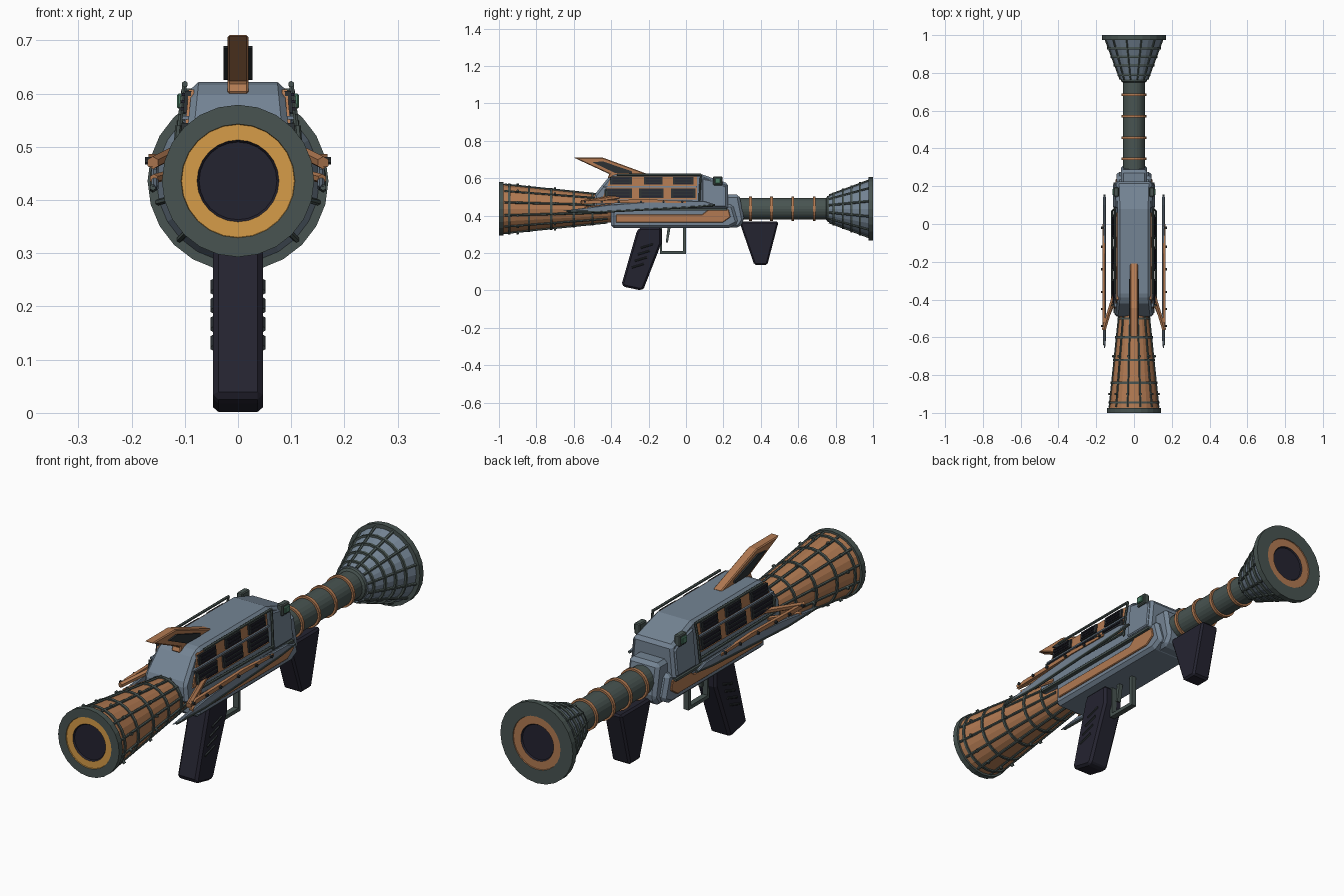
import bpy, bmesh, math
from mathutils import Vector

if "Cube" in bpy.data.objects:
    bpy.data.objects.remove(bpy.data.objects["Cube"])

AX = 0.436  # height of the barrel axis


def material(name, r, g, b):
    m = bpy.data.materials.new(name)
    lin = [((c / 255 + 0.055) / 1.055) ** 2.4 for c in (r, g, b)]
    m.diffuse_color = (*lin, 1)
    m.use_nodes = True
    m.node_tree.nodes["Principled BSDF"].inputs["Base Color"].default_value = m.diffuse_color
    return m


SLATE = material("slate blue metal", 116, 132, 148)
COPPER = material("copper", 178, 122, 82)
GREEN = material("dark green steel", 72, 84, 81)
BLACK = material("near black grip", 36, 35, 48)
OCHRE = material("ochre glow", 214, 156, 72)
VENT = material("vent charcoal", 44, 49, 52)
LAMP = material("lamp green", 78, 128, 104)


def finish(name, bm, mats, bevel=0):
    bmesh.ops.recalc_face_normals(bm, faces=bm.faces)
    me = bpy.data.meshes.new(name)
    bm.to_mesh(me)
    bm.free()
    for m in mats:
        me.materials.append(m)
    ob = bpy.data.objects.new(name, me)
    bpy.context.collection.objects.link(ob)
    if bevel:
        b = ob.modifiers.new("bevel", "BEVEL")
        b.width, b.segments, b.limit_method = bevel, 1, "ANGLE"
    return ob


def add_prism(bm, pts, xa, xb):
    """Side outline (y, z) between two x values; xa, xb may be functions of z."""
    f = lambda x, z: x(z) if callable(x) else x
    a = [bm.verts.new((f(xa, z), y, z)) for y, z in pts]
    b = [bm.verts.new((f(xb, z), y, z)) for y, z in pts]
    bm.faces.new(a)
    bm.faces.new(b[::-1])
    for i in range(len(pts)):
        j = (i + 1) % len(pts)
        bm.faces.new((a[i], b[i], b[j], a[j]))


def block(name, pts, width, mat, bevel=0):
    bm = bmesh.new()
    neg = (lambda z: -width(z)) if callable(width) else -width
    add_prism(bm, pts, neg, width)
    return finish(name, bm, [mat], bevel)


def side_plates(name, outlines, xin, xout, mat, bevel=0):
    """The same outlines on the left and right side."""
    bm = bmesh.new()
    for s in (1, -1):
        for pts in outlines:
            g = lambda x: (lambda z: s * (x(z) if callable(x) else x))
            add_prism(bm, pts, g(xin), g(xout))
    return finish(name, bm, [mat], bevel)


def rect(y0, y1, z0, z1):
    return [(y0, z0), (y1, z0), (y1, z1), (y0, z1)]


def add_rod(bm, p, q, r, n=6):
    p, q = Vector(p), Vector(q)
    rot = (q - p).to_track_quat("Z", "Y").to_matrix().to_4x4()
    rot.translation = (p + q) / 2
    bmesh.ops.create_cone(bm, cap_ends=True, segments=n, radius1=r, radius2=r,
                          depth=(q - p).length, matrix=rot)


def side_rods(name, rods, mat):
    bm = bmesh.new()
    for p, q, r in rods:
        for s in (1, -1):
            add_rod(bm, (s * p[0], *p[1:]), (s * q[0], *q[1:]), r)
    return finish(name, bm, [mat])


def lathe(name, prof, mats, n=24, closed=False):
    """prof: (y, radius, material index of the band that follows)."""
    bm = bmesh.new()
    rings = []
    for y, r, _ in prof:
        rings.append([bm.verts.new((r * math.cos(2 * math.pi * k / n), y,
                                    AX + r * math.sin(2 * math.pi * k / n))) for k in range(n)])
    for i in range(len(prof) if closed else len(prof) - 1):
        a, b = rings[i], rings[(i + 1) % len(prof)]
        for k in range(n):
            f = bm.faces.new((a[k], a[(k + 1) % n], b[(k + 1) % n], b[k]))
            f.material_index = prof[i][2]
    if not closed:
        bm.faces.new(rings[0]).material_index = prof[0][2]
        bm.faces.new(rings[-1]).material_index = prof[-1][2]
    return finish(name, bm, mats)


def hoop(name, y, r, w, mat):
    return lathe(name, [(y - w, r - .012, 0), (y - w, r, 0), (y + w, r, 0), (y + w, r - .012, 0)],
                 [mat], closed=True)


def cage(name, ya, ra, yb, rb, hoops, n, stud_rows):
    """Hoops, lengthwise ribs and studs over a cone."""
    rad = lambda y: ra + (rb - ra) * (y - ya) / (yb - ya)
    for i, y in enumerate(hoops):
        hoop(f"{name}_hoop_{i + 1}", y, rad(y) + .005, .006, GREEN)
    bm = bmesh.new()
    for k in range(n):
        t = 2 * math.pi * (k + .5) / n
        at = lambda y, d=0: ((rad(y) + d) * math.cos(t), y, AX + (rad(y) + d) * math.sin(t))
        add_rod(bm, at(ya), at(yb), .006)
        for y in stud_rows:
            add_rod(bm, at(y), at(y, .013), .007)
    finish(f"{name}_ribs", bm, [GREEN])


# Exhaust bell at the front (-y) end
lathe("exhaust_bell", [(-.975, .07, 0), (-.975, .134, 0), (-.40, .072, 0)], [COPPER])
lathe("exhaust_rim", [(-.99, .073, 2), (-.996, .077, 1), (-.996, .106, 1), (-1, .107, 0), (-1, .143, 0),
                      (-.975, .143, 0), (-.975, .1, 0)], [GREEN, OCHRE, BLACK])
cage("exhaust_cage", -.97, .134, -.42, .075, [-.945, -.84, -.72, -.60, -.50], 12, [-.90, -.70])

# Barrel with copper hoops
lathe("barrel", [(.25, .058, 0), (.78, .058, 0)], [GREEN])
for i, y in enumerate((.345, .457, .57, .685)):
    hoop(f"barrel_hoop_{i + 1}", y, .066, .007, COPPER)

# Muzzle bell at the back (+y) end
lathe("muzzle_collar", [(.745, .05, 0), (.755, .068, 0), (.785, .076, 0), (.79, .05, 0)], [GREEN])
lathe("muzzle_bell", [(.765, .074, 0), (.98, .155, 0)], [SLATE])
lathe("muzzle_rim", [(.975, .1, 0), (.975, .17, 0), (1, .17, 0), (1, .112, 1), (.996, .111, 1),
                     (.996, .077, 2), (.99, .073, 2)], [GREEN, COPPER, BLACK])
cage("muzzle_cage", .765, .074, .98, .157, [.79, .84, .885, .93], 12, [])

# Body hulls
hull_w = lambda z: .086 + .1 * (.622 - z)
off = lambda d: (lambda z: hull_w(z) + d)
block("upper_hull", [(-.49, .43), (-.49, .51), (-.42, .598), (-.38, .622), (.08, .622), (.225, .572),
                     (.225, .43)], hull_w, SLATE, .012)
block("lower_hull", [(-.40, .333), (.23, .333), (.28, .36), (.25, .46), (-.40, .46)], .092, SLATE, .014)
block("barrel_neck", [(.2, .335), (.285, .335), (.312, .375), (.285, .512), (.2, .512)], .07, SLATE, .014)
side_plates("shoulder_panel", [[(.085, .445), (.215, .445), (.215, .555), (.16, .585), (.085, .6)]],
            off(-.005), off(.007), SLATE, .005)
side_plates("copper_band", [[(-.375, .362), (.195, .362), (.238, .392), (.228, .432), (.12, .432),
                             (.085, .405), (-.375, .405)]], .088, .098, COPPER, .003)
side_plates("hull_seam", [rect(-.47, .22, .427, .437)], .09, .109, GREEN)

# Side vents on copper backing
side_plates("copper_backing", [[(-.45, .485), (.06, .485), (.06, .608), (-.40, .608)]],
            off(-.005), off(.005), COPPER)
vents = [rect(-.405, -.29, .565, .605), rect(-.225, -.125, .565, .605), rect(-.07, .04, .565, .605),
         rect(-.43, -.29, .495, .545), rect(-.25, -.12, .495, .545), rect(-.08, .05, .495, .545)]
side_plates("vent_boxes", vents, off(0), off(.012), VENT)
slats = []
for v in vents:
    y0, y1, z0, z1 = v[0][0], v[1][0], v[0][1], v[2][1]
    for k in range(3):
        z = z0 + (z1 - z0) * (k + .5) / 3
        slats.append(rect(y0 + .012, y1 - .012, z - .003, z + .003))
side_plates("vent_slats", slats, off(.01), off(.017), BLACK)
side_plates("row_divider", [rect(-.44, .06, .551, .558)], off(0), off(.012), SLATE)
side_rods("hull_pipes", [((.1, -.37, .618), (.1, .08, .618), .006),
                         ((.1, .08, .618), (.108, .075, .56), .005),
                         ((.108, .075, .56), (.116, .07, .455), .005),
                         ((.117, .07, .47), (.117, -.43, .478), .006),
                         ((.117, -.43, .478), (.112, -.43, .54), .006)], GREEN)

# Green lamps in frames
side_plates("lamp_frame", [rect(.145, .195, .562, .61)], .08, .107, GREEN, .004)
side_plates("lamp", [rect(.154, .186, .572, .6)], .1, .115, LAMP, .003)

# Long side blades carried on copper struts
blade = [(-.66, .425), (-.42, .458), (-.1, .482), (.1, .478), (.16, .458), (.05, .447), (-.2, .43), (-.45, .418)]
side_plates("side_blade", [blade], .149, .163, SLATE, .004)
side_plates("blade_copper", [[(-.56, .462), (-.52, .48), (-.2, .487), (0, .477), (0, .467), (-.2, .470)]],
            .154, .168, COPPER)
side_rods("blade_edge", [((.16, -.64, .424), (.16, -.45, .42), .006),
                         ((.16, -.45, .42), (.16, .05, .447), .006),
                         ((.16, .05, .447), (.157, .155, .457), .006)], GREEN)
side_rods("blade_studs", [((.16, y, .474), (.175, y, .474), .007)
                          for y in (-.54, -.45, -.36, -.24, -.12, -.02)], VENT)
side_rods("blade_struts", [((.1, -.36, .50), (.16, -.56, .47), .012),
                           ((.1, -.40, .455), (.158, -.54, .44), .009)], COPPER)

# Top fin with dark inlays
block("top_fin", [(-.6, .71), (-.445, .71), (-.205, .622), (-.25, .60), (-.42, .60), (-.41, .622)],
      .02, COPPER, .004)
side_plates("fin_inlay", [[(-.5, .685), (-.445, .69), (-.29, .637), (-.29, .626), (-.38, .628)]],
            .018, .027, VENT)

# Rear grip, trigger and guard
block("grip", [(-.345, .03), (-.325, .018), (-.24, 0), (-.225, .012), (-.132, .25), (-.132, .335),
               (-.25, .335), (-.265, .31)], .047, BLACK, .01)
side_rods("grip_ridges", [((.047, -.29 + k * .016, .122 + k * .035), (.047, -.225 + k * .016, .142 + k * .035), .005)
                          for k in range(4)], VENT)
bm = bmesh.new()
for pts in (rect(-.14, .0, .195, .21), rect(-.015, .0, .205, .34), rect(-.14, -.128, .2, .34)):
    add_prism(bm, pts, -.012, .012)
finish("trigger_guard", bm, [GREEN])
block("trigger", [(-.108, .258), (-.097, .255), (-.082, .34), (-.098, .34)], .009, GREEN)

# Fore grip under the barrel
block("fore_grip", [(.285, .368), (.365, .137), (.435, .137), (.495, .368)], .042, BLACK, .008)
